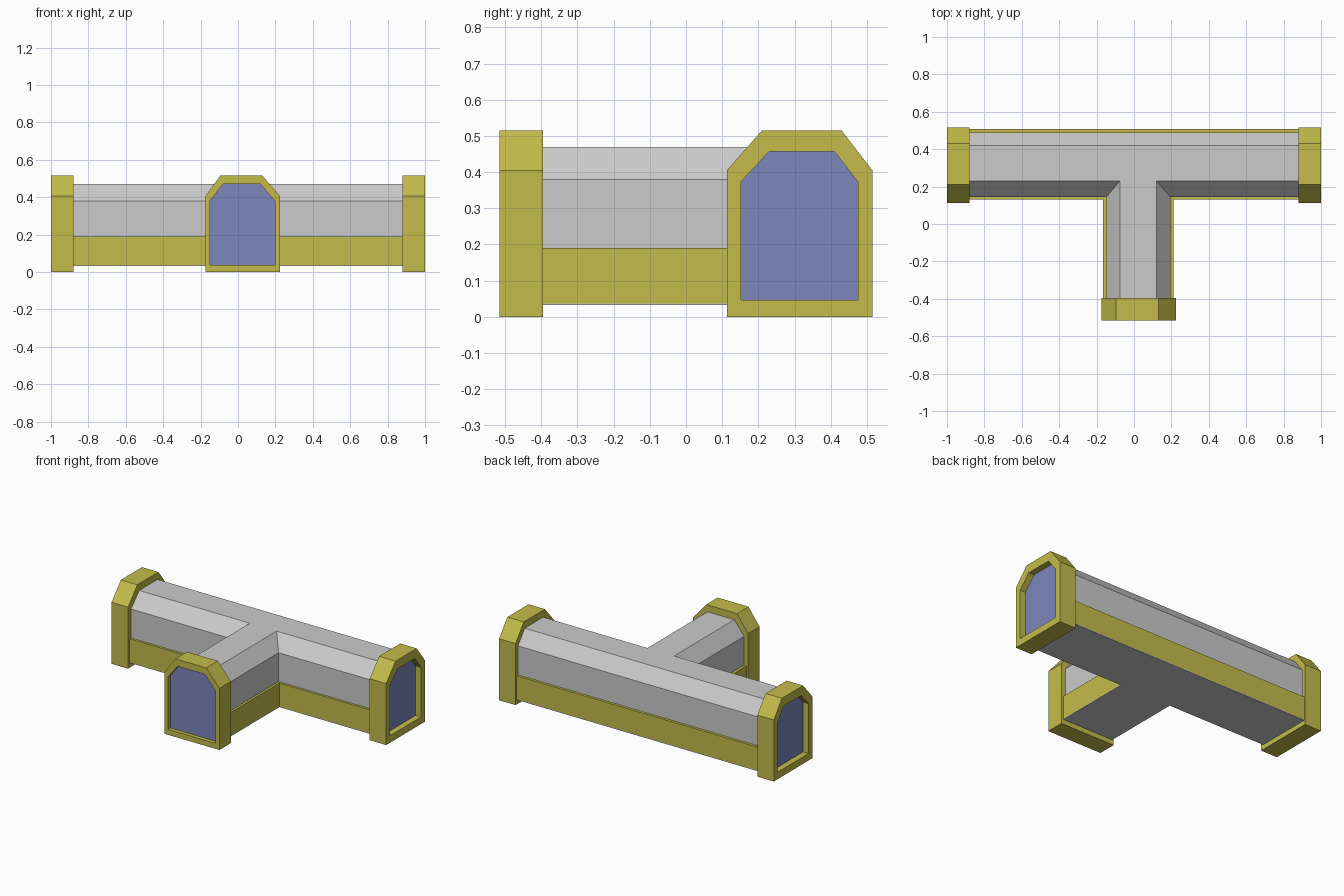
import bpy, bmesh

if "Cube" in bpy.data.objects:
    bpy.data.objects.remove(bpy.data.objects["Cube"])


def material(name, rgb):
    m = bpy.data.materials.new(name)
    m.diffuse_color = (*rgb, 1)
    m.use_nodes = True
    m.node_tree.nodes["Principled BSDF"].inputs["Base Color"].default_value = m.diffuse_color
    return m


YELLOW = material("yellow_trim", (0.55, 0.50, 0.07))
BLUE = material("blue_panel", (0.20, 0.24, 0.50))


def loft(name, rings, mat=None, cap_start=True, cap_end=True):
    """Skin a series of matching closed rings, optionally capping both ends."""
    bm = bmesh.new()
    loops = [[bm.verts.new(p) for p in ring] for ring in rings]
    for a, b in zip(loops, loops[1:]):
        for i in range(len(a)):
            j = (i + 1) % len(a)
            bm.faces.new((a[i], a[j], b[j], b[i]))
    if cap_start:
        bm.faces.new(loops[0])
    if cap_end:
        bm.faces.new(loops[-1])
    bmesh.ops.recalc_face_normals(bm, faces=bm.faces)
    me = bpy.data.meshes.new(name)
    bm.to_mesh(me)
    bm.free()
    ob = bpy.data.objects.new(name, me)
    bpy.context.collection.objects.link(ob)
    if mat:
        me.materials.append(mat)
    return ob


def tee(z, y0, y1, x0, x1):
    """T-shaped plan outline: main corridor y0..y1, side branch x0..x1."""
    ex, ey = 0.94, -0.46
    return [(x, y, z) for x, y in
            ((-ex, y1), (-ex, y0), (x0, y0), (x0, ey),
             (x1, ey), (x1, y0), (ex, y0), (ex, y1))]


def arch(u0, u1, t0, t1, z0, zs, zt):
    """Chamfered doorway outline: sides u0..u1, flat top t0..t1."""
    return [(u0, z0), (u1, z0), (u1, zs), (t1, zt), (t0, zt), (u0, zs)]


# Corridor body: floor, wide lower band, chamfered upper shell
band = (0.13, 0.507, -0.165, 0.21)
wall = (0.145, 0.49, -0.147, 0.195)
roof = (0.23, 0.42, -0.075, 0.12)
loft("floor", [tee(0.032, *band), tee(0.037, *band)])
loft("lower_band", [tee(0.037, *band), tee(0.19, *band)], YELLOW)
loft("upper_shell", [tee(0.18, *wall), tee(0.38, *wall), tee(0.47, *roof)])

# Door frames with a recessed blue panel at each of the three ends
side_outer = arch(0.113, 0.515, 0.21, 0.43, 0, 0.405, 0.515)
side_inner = arch(0.152, 0.475, 0.23, 0.41, 0.046, 0.373, 0.457)
front_outer = arch(-0.175, 0.225, -0.095, 0.13, 0, 0.405, 0.515)
front_inner = arch(-0.15, 0.197, -0.08, 0.12, 0.036, 0.38, 0.47)

ends = {
    "right": (lambda u, z, d: (1 - d, u, z), side_outer, side_inner, 0.04),
    "left": (lambda u, z, d: (-1 + d, u, z), side_outer, side_inner, 0.04),
    "front": (lambda u, z, d: (u, -0.515 + d, z), front_outer, front_inner, 0.025),
}
for side, (place, outer, inner, recess) in ends.items():
    def ring(profile, depth):
        return [place(u, z, depth) for u, z in profile]
    loft(side + "_door_frame",
         [ring(outer, 0.12), ring(outer, 0), ring(inner, 0), ring(inner, recess + 0.01)],
         YELLOW)
    loft(side + "_door_panel", [ring(inner, recess), ring(inner, recess + 0.01)], BLUE)
